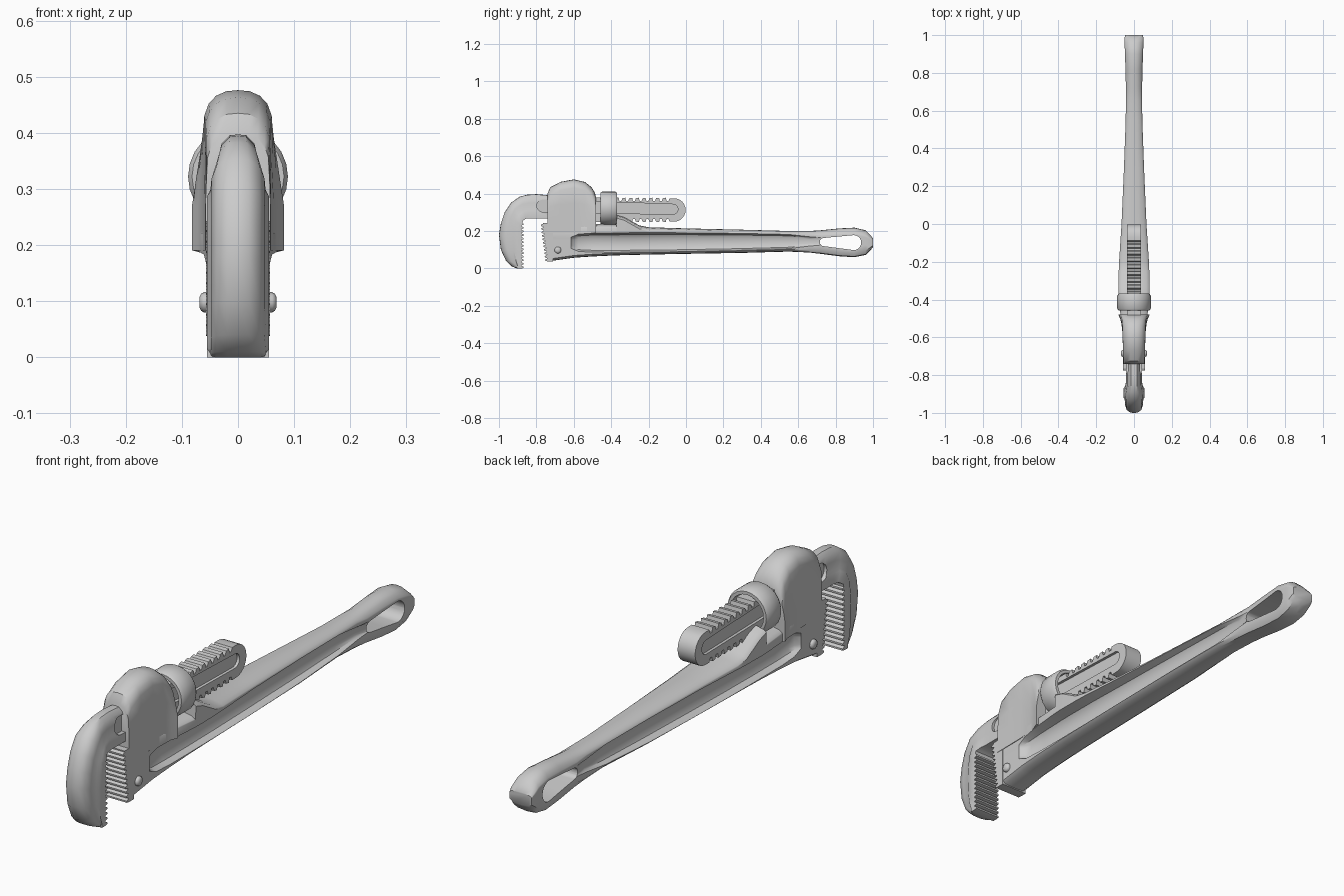
import bpy, bmesh
from math import sin, cos, pi

if "Cube" in bpy.data.objects:
    bpy.data.objects.remove(bpy.data.objects["Cube"])


def finish(ob, angle=38):
    bpy.ops.object.select_all(action='DESELECT')
    ob.select_set(True)
    bpy.context.view_layer.objects.active = ob
    bpy.ops.object.shade_smooth_by_angle(angle=angle * pi / 180)


def loft(name, rings, closed=False):
    """Skin a list of equal-length rings; cap the ends or close the loop."""
    bm = bmesh.new()
    vs = [[bm.verts.new(p) for p in r] for r in rings]
    n = len(rings[0])
    pairs = list(zip(vs, vs[1:])) + ([(vs[-1], vs[0])] if closed else [])
    for a, b in pairs:
        for i in range(n):
            j = (i + 1) % n
            bm.faces.new((a[i], a[j], b[j], b[i]))
    if not closed:
        bm.faces.new(vs[0])
        bm.faces.new(vs[-1])
    bmesh.ops.recalc_face_normals(bm, faces=bm.faces)
    me = bpy.data.meshes.new(name)
    bm.to_mesh(me)
    bm.free()
    ob = bpy.data.objects.new(name, me)
    bpy.context.collection.objects.link(ob)
    return ob


def prism(name, profile, x0, x1):
    """Extrude a (y, z) profile across x."""
    return loft(name, [[(x, y, z) for y, z in profile] for x in (x0, x1)])


def mirrored(half):
    """Close a half section running from x=0 to x=0 into a full ring of (x, v)."""
    return half + [(-x, v) for x, v in reversed(half) if x > 1e-6]


def capsule(p0, r0, p1, r1, n=10):
    a = [(p1[0] + r1 * cos(t), p1[1] + r1 * sin(t)) for t in
         (-pi / 2 + pi * i / n for i in range(n + 1))]
    b = [(p0[0] + r0 * cos(t), p0[1] + r0 * sin(t)) for t in
         (pi / 2 + pi * i / n for i in range(n + 1))]
    return a + b


def cut(ob, profile, x0, x1):
    c = prism("cutter", profile, x0, x1)
    c.hide_render = True
    m = ob.modifiers.new("cut", 'BOOLEAN')
    m.operation, m.object, m.solver = 'DIFFERENCE', c, 'EXACT'
    bpy.context.view_layer.objects.active = ob
    bpy.ops.object.modifier_apply(modifier=m.name)
    bpy.data.objects.remove(c)


def toothed(name, p0, p1, back, n, half, depth=0.012):
    """Plate with a row of teeth from p0 to p1 and a straight back at y=back."""
    s = 1 if back > p0[0] else -1
    pts = []
    for i in range(n):
        for f, d in ((0.1, 0), (0.45, 0), (0.75, depth), (0.95, depth)):
            t = (i + f) / n
            pts.append((p0[0] + (p1[0] - p0[0]) * t + s * d, p0[1] + (p1[1] - p0[1]) * t))
    pts = [(p0[0] + s * depth, p0[1])] + pts + [(p1[0] + s * depth, p1[1])]
    finish(prism(name, pts + [(back, p1[1]), (back, p0[1])], -half, half), 20)


# Handle: I-section that fades into the hanging loop
# y, bottom, top, half width, half web, half height of the side channel
rows = [(-.72, .04, .24, .056, .056, .03), (-.615, .055, .24, .057, .056, .03),
        (-.60, .057, .24, .058, .038, .036), (-.575, .059, .24, .061, .028, .046),
        (-.5, .064, .238, .07, .025, .051), (-.372, .07, .236, .081, .025, .052),
        (-.37, .07, .287, .081, .025, .052), (-.33, .071, .275, .082, .025, .052),
        (-.25, .073, .230, .081, .024, .052), (-.2, .074, .22, .079, .024, .052),
        (0, .078, .214, .066, .022, .05), (.3, .083, .207, .053, .02, .045),
        (.55, .09, .2, .044, .02, .038), (.66, .085, .2, .043, .03, .025),
        (.72, .078, .204, .043, .043, .02), (.82, .065, .214, .045, .045, .02),
        (.9, .06, .218, .048, .048, .02), (.96, .072, .204, .05, .05, .02),
        (.985, .095, .18, .05, .05, .01), (1.0, .115, .16, .047, .047, .003)]
rings = []
for y, lo, hi, w, web, h in rows:
    c = .137 + .007 * (y + .6) / 1.2
    lw = min(w, .056)
    k = .03 if y > .7 else .015
    r = min(k, .2 * (hi - lo))
    b = min(k * .8, .2 * (hi - lo))
    half = [(0, hi), (.4 * w, hi - .08 * r), (.8 * w, hi - .45 * r), (.97 * w, hi - r),
            (w, hi - r - .003), (w, c + h), (web + .25 * (w - web), c + .8 * h),
            (web, c + .45 * h), (web, c - .45 * h), (web + .25 * (lw - web), c - .8 * h),
            (lw, c - h), (lw, lo + b), (.75 * lw, lo + .15 * b), (0, lo)]
    rings.append([(x, y, z) for x, z in mirrored(half)])
handle = loft("handle", rings)
cut(handle, capsule((.737, .141), .022, (.897, .138), .04), -.2, .2)
finish(handle)

# Domed housing: y, top, shoulder half width, lower half width
rings = []
for y, hi, wt, wu in [(-.74, .402, .054, .058), (-.725, .435, .056, .058),
                      (-.67, .463, .058, .059), (-.6, .476, .06, .06),
                      (-.54, .462, .061, .064), (-.505, .434, .064, .072),
                      (-.487, .405, .068, .08), (-.48, .375, .07, .082)]:
    half = [(0, hi), (.35 * wt, hi - .002), (.65 * wt, hi - .01), (.87 * wt, hi - .024),
            (wt, hi - .045), ((wt * .4 + wu * .6), (hi - .045 + .27) / 2),
            (wu, .27), (wu, .19), (0, .19)]
    rings.append([(x, y, z) for x, z in mirrored(half)])
finish(loft("housing", rings))

# Hook jaw: outer edge, inner edge, half width along the bend
hook = [((-.70, .388), (-.70, .267), .042), ((-.80, .397), (-.80, .267), .042),
        ((-.85, .394), (-.83, .267), .042), ((-.89, .383), (-.855, .266), .046),
        ((-.935, .352), (-.872, .255), .055), ((-.97, .30), (-.88, .225), .055),
        ((-.99, .24), (-.88, .19), .055), ((-1.0, .18), (-.88, .15), .055),
        ((-.99, .10), (-.88, .08), .055), ((-.962, .04), (-.88, .03), .055),
        ((-.93, .01), (-.88, .006), .055), ((-.905, 0), (-.88, 0), .055)]
shape = [(0, 0), (.35, 0.01), (.7, .13), (.86, .35), (.9, .6), (1, .67), (1, 1), (0, 1)]
rings = [[(u * w, o[0] + (i[0] - o[0]) * t, o[1] + (i[1] - o[1]) * t)
          for u, t in mirrored(shape)] for o, i, w in hook]
hook_jaw = loft("hook_jaw", rings)

# Threaded shank with rounded end
top = [(-.72, .378)]
for i in range(8):
    y = -.36 + i * .036
    top += [(y, .378), (y + .004, .36), (y + .014, .36), (y + .02, .375)]
top += [(-.07, .375)]
end = [(-.064 + .062 * cos(t), .3125 + .0625 * sin(t)) for t in
       (pi / 2 - pi * i / 12 for i in range(1, 12))]
shank = prism("shank", top + end + [(y, .625 - z) for y, z in reversed(top)], -.037, .037)

# Long side groove in both shank and hook neck
for ob in (shank, hook_jaw):
    for s in (-1, 1):
        cut(ob, capsule((-.765, .335), .033, (-.07, .316), .027), *sorted((s * .026, s * .1)))
finish(shank, 30)
finish(hook_jaw)

# Tooth plates
toothed("hook_teeth", (-.868, 0), (-.868, .25), -.9, 13, .055)
toothed("heel_jaw", (-.752, .038), (-.778, .243), -.71, 11, .057)

# Adjusting nut: ring turned round the shank
ring = [(.07, -.458), (.082, -.458), (.089, -.448), (.089, -.38), (.082, -.368), (.07, -.368)]
finish(loft("adjusting_nut", [[(r * cos(a), y, .322 + r * sin(a)) for r, y in ring]
                              for a in (2 * pi * i / 24 for i in range(24))], True))

# Heel jaw pin with domed ends
rings = [[(x, -.685 + r * cos(a), .098 + r * sin(a)) for a in (2 * pi * i / 16 for i in range(16))]
         for x, r in [(-.069, .008), (-.066, .015), (-.061, .018),
                      (.061, .018), (.066, .015), (.069, .008)]]
finish(loft("jaw_pin", rings))
